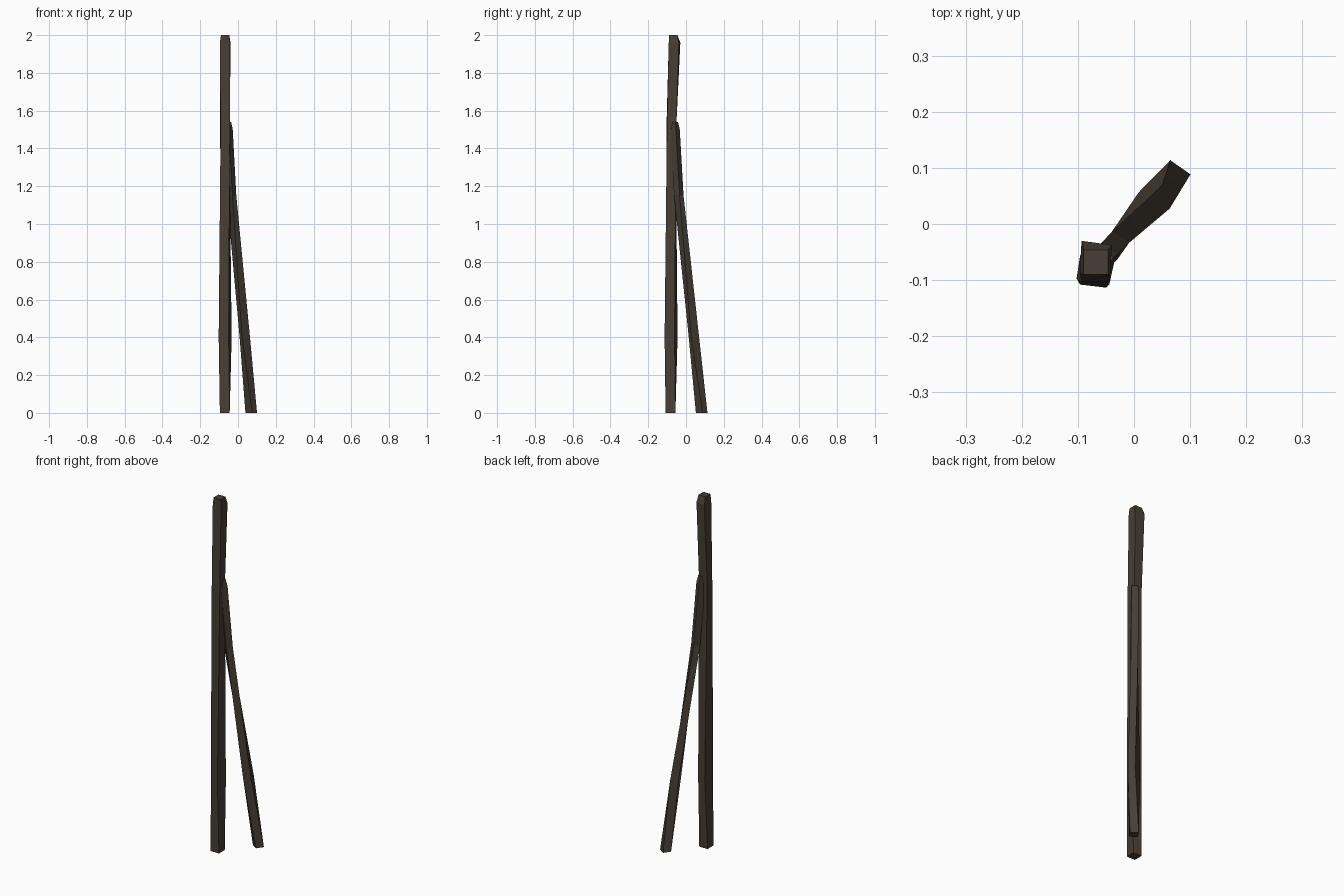
import bpy, bmesh
from math import sin, cos, radians

if "Cube" in bpy.data.objects:
    bpy.data.objects.remove(bpy.data.objects["Cube"])

wood = bpy.data.materials.new("dark_wood")
wood.diffuse_color = (0.062, 0.049, 0.036, 1)
wood.use_nodes = True
wood.node_tree.nodes["Principled BSDF"].inputs["Base Color"].default_value = wood.diffuse_color


def beam(name, rings):
    """Rough-hewn square beam; each ring = (x, y, z, side length, twist in degrees)."""
    bm = bmesh.new()
    loops = []
    for x, y, z, side, twist in rings:
        r = side / 2 ** 0.5
        loops.append([bm.verts.new((x + r * cos(radians(twist + 45 + 90 * i)),
                                    y + r * sin(radians(twist + 45 + 90 * i)), z))
                      for i in range(4)])
    for a, b in zip(loops, loops[1:]):
        for i in range(4):
            j = (i + 1) % 4
            bm.faces.new((a[i], a[j], b[j], b[i]))
    bm.faces.new(loops[0][::-1])
    bm.faces.new(loops[-1])
    bmesh.ops.recalc_face_normals(bm, faces=bm.faces)
    me = bpy.data.meshes.new(name)
    bm.to_mesh(me)
    bm.free()
    me.materials.append(wood)
    ob = bpy.data.objects.new(name, me)
    bpy.context.collection.objects.link(ob)
    return ob


# Upright post, slightly twisted, with a chamfered top
post = beam("upright_post", [
    (-0.070, -0.082, 0.00, 0.052, 0),
    (-0.068, -0.079, 0.40, 0.055, -17),
    (-0.069, -0.078, 1.50, 0.049, 3),
    (-0.068, -0.063, 1.96, 0.054, -3),
    (-0.068, -0.068, 2.00, 0.044, 0),
])
# The back of the post bulges out just under the chamfer
post.data.vertices[13].co.y = -0.030

# Leaning brace resting against the post
beam("leaning_brace", [
    (0.070, 0.083, 0.00, 0.044, -35),
    (0.036, 0.042, 0.40, 0.044, -73),
    (-0.034, -0.038, 1.15, 0.036, -35),
    (-0.053, -0.058, 1.50, 0.036, -35),
    (-0.057, -0.063, 1.54, 0.030, -35),
])
